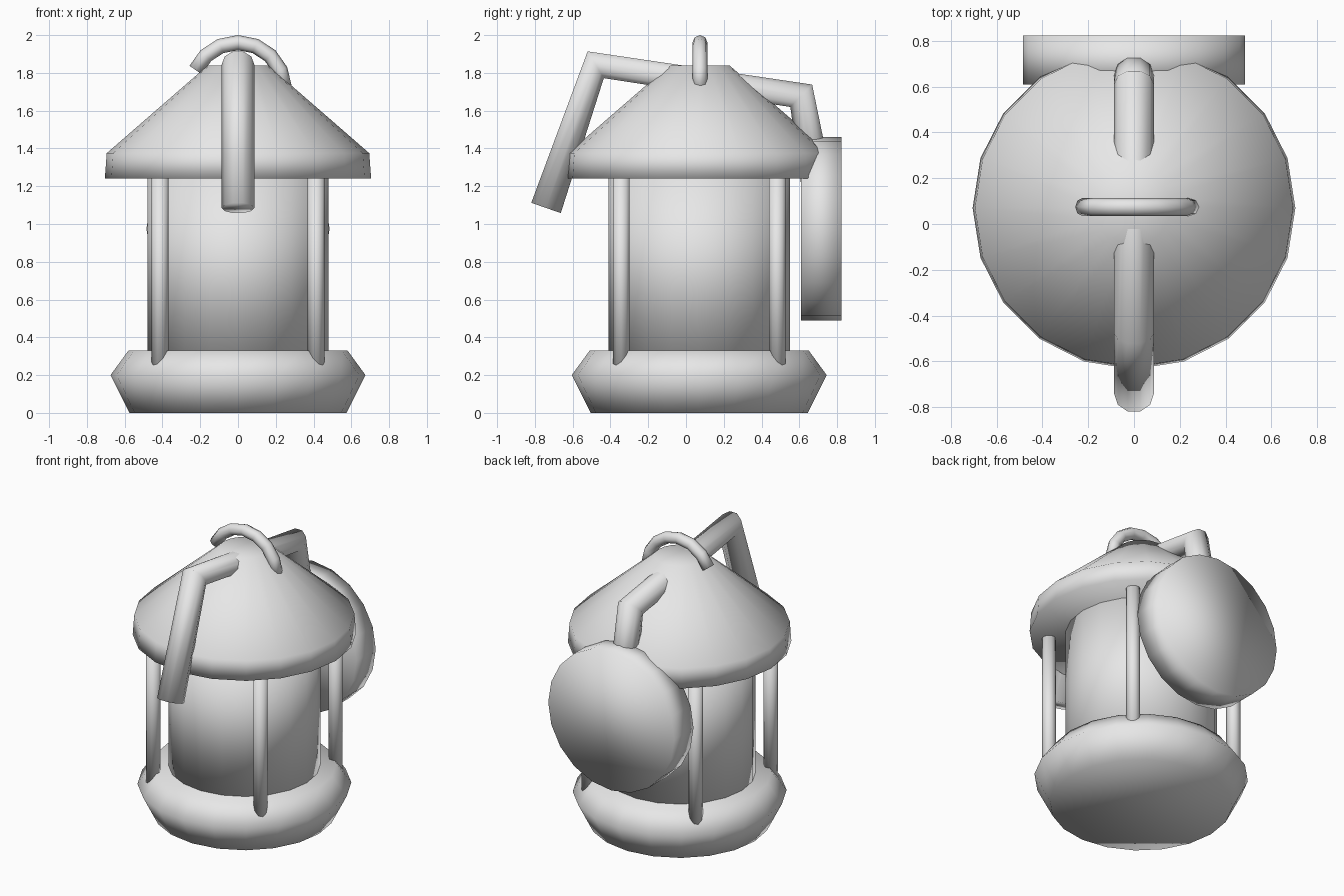
import bpy, bmesh
from math import sin, cos, pi, radians
from mathutils import Vector

cube = bpy.data.objects.get("Cube")
if cube:
    bpy.data.objects.remove(cube)

AXIS_Y = 0.07   # the lantern stands slightly behind the origin

grey = bpy.data.materials.new("light_grey")
grey.use_nodes = True
grey.diffuse_color = (0.8, 0.8, 0.8, 1)
grey.node_tree.nodes["Principled BSDF"].inputs["Base Color"].default_value = (0.8, 0.8, 0.8, 1)


def skin(name, rings):
    """Bridge a list of vertex rings, cap both ends and shade smooth."""
    bm = bmesh.new()
    loops = [[bm.verts.new(p) for p in ring] for ring in rings]
    n = len(loops[0])
    for a, b in zip(loops, loops[1:]):
        for i in range(n):
            j = (i + 1) % n
            bm.faces.new((a[i], a[j], b[j], b[i]))
    bm.faces.new(loops[0][::-1])
    bm.faces.new(loops[-1])
    bmesh.ops.recalc_face_normals(bm, faces=bm.faces[:])
    for f in bm.faces:
        f.smooth = True
    mesh = bpy.data.meshes.new(name)
    bm.to_mesh(mesh)
    bm.free()
    mesh.materials.append(grey)
    ob = bpy.data.objects.new(name, mesh)
    bpy.context.collection.objects.link(ob)
    return ob


def lathe(name, profile, x=0, y=AXIS_Y, sides=20):
    """Turn a (radius, height) profile round a vertical axis."""
    angles = [2 * pi * i / sides for i in range(sides)]
    return skin(name, [[(x + r * cos(a), y + r * sin(a), z) for a in angles]
                       for r, z in profile])


def tube(name, path, radius, side, sides=10):
    """Sweep a circle along a flat path; side is the normal of its plane."""
    pts = [Vector(p) for p in path]
    side = Vector(side)
    rings = []
    for i, p in enumerate(pts):
        steps = [(b - a).normalized() for a, b in zip(pts, pts[1:])][max(i - 1, 0):i + 1]
        out = sum(steps, Vector()).normalized().cross(side)
        rings.append([p + radius * (side * cos(2 * pi * k / sides) + out * sin(2 * pi * k / sides))
                      for k in range(sides)])
    return skin(name, rings)


# Lantern housing
lathe("base", [(0.575, 0), (0.675, 0.2), (0.58, 0.33)])
lathe("body", [(0.48, 0.3), (0.48, 1.26)])
lathe("roof", [(0.705, 1.24), (0.695, 1.375), (0.16, 1.84)])

# Four guard bars on the diagonals
for sx, side_name in ((1, "left"), (-1, "right")):
    for sy, end_name in ((-1, "front"), (1, "back")):
        lathe(f"{end_name}_{side_name}_bar", [(0.045, 0.2), (0.045, 1.26)],
              x=sx * 0.413, y=AXIS_Y + sy * 0.413, sides=10)

# Bent arm running through the roof, from the front end to the wall plate
tube("hanging_arm", [(0, -0.741, 1.085), (0, -0.478, 1.843),
                     (0, 0.61, 1.679), (0, 0.694, 1.2)], 0.087, (1, 0, 0))

# Round wall plate
plate_angles = [2 * pi * i / 20 for i in range(20)]
skin("wall_plate", [[(0.485 * cos(a), y, 0.975 + 0.485 * sin(a)) for a in plate_angles]
                    for y in (0.61, 0.823)])

# Carrying handle on top
arc = [radians(2 + 22 * i) for i in range(8)]
tube("top_handle", [(0.245 * cos(a), AXIS_Y + 0.004, 1.715 + 0.245 * sin(a)) for a in arc],
     0.04, (0, 1, 0), sides=8)
